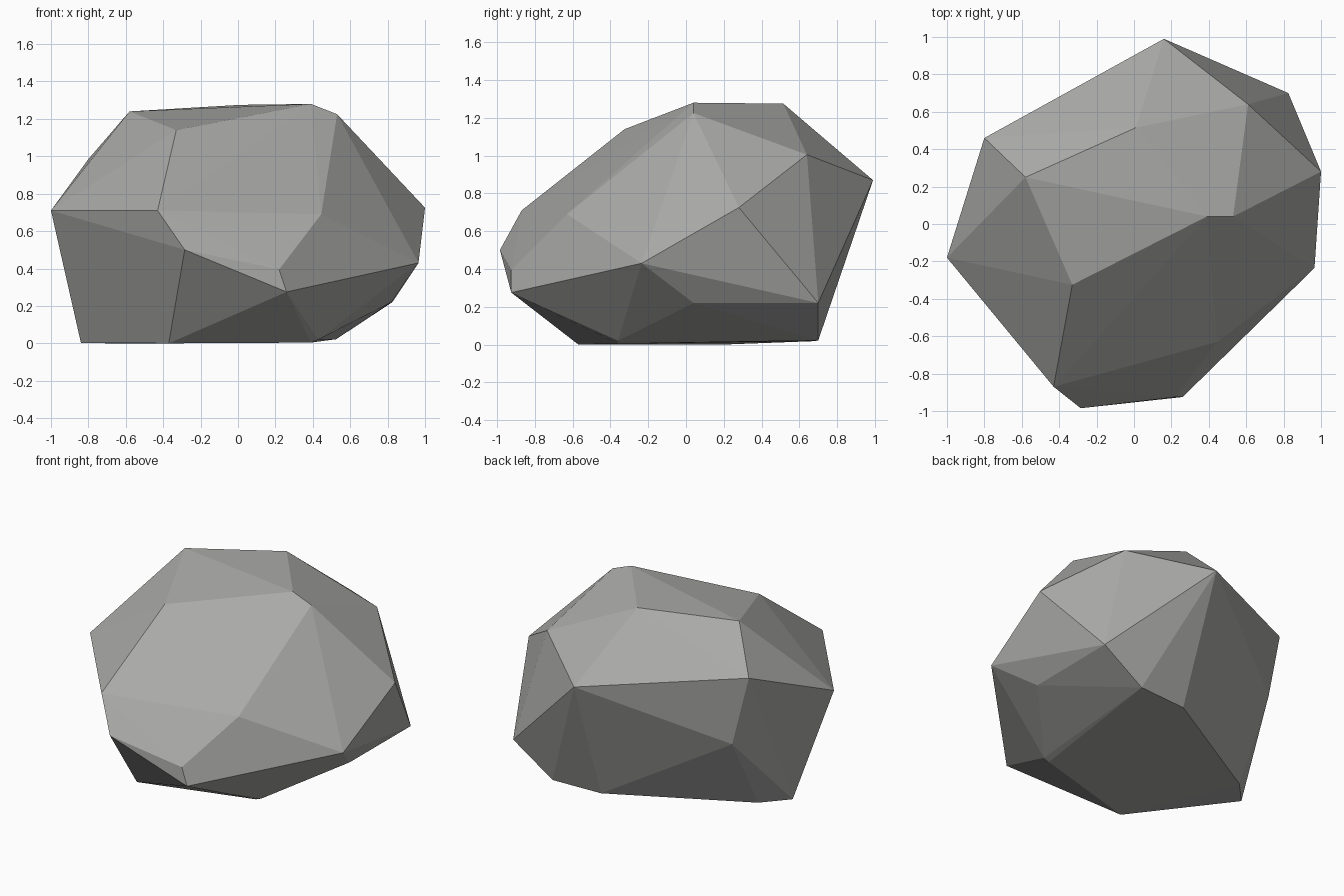
import bpy, bmesh, math

if "Cube" in bpy.data.objects:
    bpy.data.objects.remove(bpy.data.objects["Cube"])

# Corner points of the faceted boulder, grouped by height
crown = [(-.58, .25, 1.24), (.01, .515, 1.275), (.39, .04, 1.28),
         (.53, .04, 1.225), (-.33, -.325, 1.14)]
shoulder = [(-.80, .46, .985), (.16, .99, .87), (.61, .64, 1.005), (1.0, .28, .725),
            (-1.0, -.18, .71), (-.43, -.87, .71), (.445, -.63, .69)]
waist = [(-.69, .484, .51), (-.285, -.985, .50), (.22, -.925, .395), (.965, -.235, .43),
         (.26, -.925, .275), (.82, .04, .22), (.825, .70, .22)]
foot = [(-.37, -.57, 0), (-.84, .04, .003), (-.69, .20, 0), (.17, .68, .018),
        (.525, .70, .022), (.43, -.36, .02), (.39, -.36, .004)]

# Boulder: wrap the corners in a convex hull, merge coplanar triangles
bm = bmesh.new()
for co in crown + shoulder + waist + foot:
    bm.verts.new(co)
bmesh.ops.convex_hull(bm, input=bm.verts[:])
bmesh.ops.dissolve_limit(bm, angle_limit=math.radians(1.0),
                         verts=bm.verts[:], edges=bm.edges[:])
bmesh.ops.recalc_face_normals(bm, faces=bm.faces[:])

mesh = bpy.data.meshes.new("boulder")
bm.to_mesh(mesh)
bm.free()

# Single stone grey colour
stone = bpy.data.materials.new("stone grey")
stone.diffuse_color = (0.40, 0.40, 0.39, 1)
stone.use_nodes = True
stone.node_tree.nodes["Principled BSDF"].inputs["Base Color"].default_value = stone.diffuse_color
mesh.materials.append(stone)

boulder = bpy.data.objects.new("boulder", mesh)
bpy.context.collection.objects.link(boulder)
